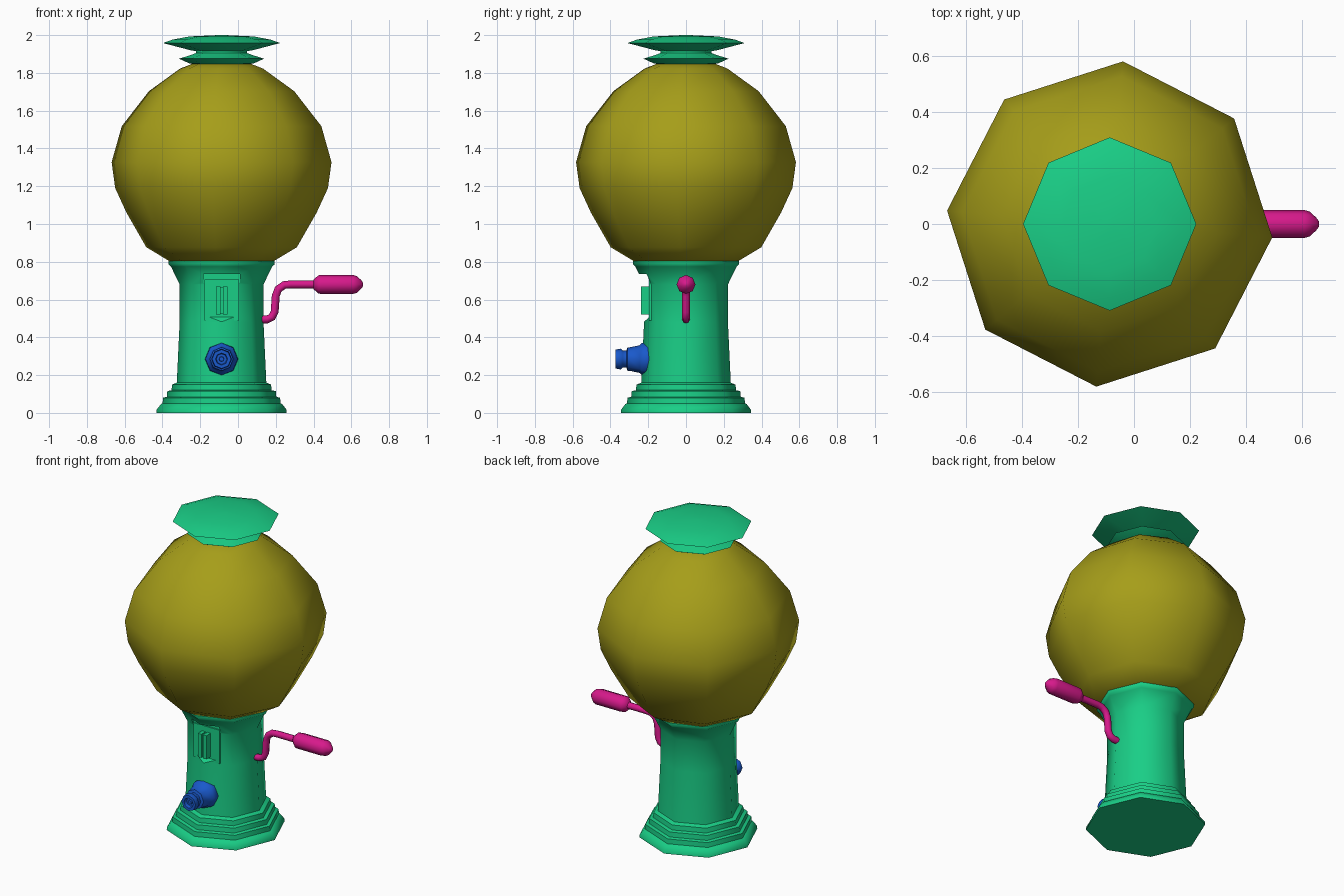
import bpy, bmesh, math
from mathutils import Vector, Matrix

if "Cube" in bpy.data.objects:
    bpy.data.objects.remove(bpy.data.objects["Cube"])

CX = -0.087   # machine axis


def material(name, rgb):
    m = bpy.data.materials.new(name)
    m.diffuse_color = (*rgb, 1)
    m.use_nodes = True
    m.node_tree.nodes["Principled BSDF"].inputs["Base Color"].default_value = m.diffuse_color
    return m


GREEN = material("green", (0.01, 0.62, 0.24))
YELLOW = material("yellow", (0.38, 0.34, 0.01))
PINK = material("pink", (0.68, 0.01, 0.26))
BLUE = material("blue", (0.01, 0.10, 0.60))


def finish(name, bm, mat, smooth=True):
    bmesh.ops.recalc_face_normals(bm, faces=bm.faces[:])
    me = bpy.data.meshes.new(name)
    bm.to_mesh(me)
    bm.free()
    ob = bpy.data.objects.new(name, me)
    bpy.context.collection.objects.link(ob)
    if mat:
        me.materials.append(mat)
    if smooth:
        bpy.ops.object.select_all(action='DESELECT')
        ob.select_set(True)
        bpy.context.view_layer.objects.active = ob
        bpy.ops.object.shade_smooth_by_angle(angle=math.radians(50))
    return ob


def skin(bm, rings):
    """Bridge successive vertex rings and cap both ends."""
    n = len(rings[0])
    for a, b in zip(rings, rings[1:]):
        for i in range(n):
            j = (i + 1) % n
            bm.faces.new((a[i], a[j], b[j], b[i]))
    bm.faces.new(rings[0])
    bm.faces.new(rings[-1])


def lathe(name, profile, mat, matrix, sides=8, turn=0.0):
    """Revolve (radius, height) points about local z."""
    bm = bmesh.new()
    rings = []
    for r, h in profile:
        angles = [turn + math.tau * i / sides for i in range(sides)]
        rings.append([bm.verts.new(matrix @ Vector((r * math.cos(a), r * math.sin(a), h)))
                      for a in angles])
    skin(bm, rings)
    return finish(name, bm, mat)


def box(name, lo, hi, mat):
    bm = bmesh.new()
    bmesh.ops.create_cube(bm, size=1)
    for v in bm.verts:
        v.co = [lo[i] if v.co[i] < 0 else hi[i] for i in range(3)]
    return finish(name, bm, mat, False)


def tube(name, path, radius, mat, sides=8):
    """Round tube along points in the x-z plane."""
    bm = bmesh.new()
    pts = [Vector((x, 0, z)) for x, z in path]
    rings = []
    for i, p in enumerate(pts):
        t = (pts[min(i + 1, len(pts) - 1)] - pts[max(i - 1, 0)]).normalized()
        side = Vector((0, 1, 0))
        up = t.cross(side)
        rings.append([bm.verts.new(p + radius * (side * math.cos(math.tau * k / sides)
                                                 + up * math.sin(math.tau * k / sides)))
                      for k in range(sides)])
    skin(bm, rings)
    return finish(name, bm, mat)


upright = Matrix.Translation((CX, 0, 0))

# Pedestal: stepped foot, column and flared collar
pedestal = lathe("pedestal", [
    (0.345, 0), (0.343, 0.018), (0.32, 0.048), (0.312, 0.05), (0.31, 0.08),
    (0.29, 0.085), (0.287, 0.115), (0.265, 0.12), (0.262, 0.15),
    (0.237, 0.16), (0.222, 0.48), (0.222, 0.68), (0.268, 0.775),
    (0.28, 0.785), (0.28, 0.805)], GREEN, upright)

# Recess for the coin plate, cut into the front ridge
bm = bmesh.new()
outline = [(-0.187, 0.735), (-0.187, 0.515), (-0.235, 0.47), (-0.4, 0.47), (-0.4, 0.735)]
ends = [[bm.verts.new((x, y, z)) for y, z in outline] for x in (-0.182, 0.01)]
skin(bm, ends)
cutter = finish("recess_cutter", bm, None, False)
cutter.hide_render = True
cutter.hide_viewport = True
cut = pedestal.modifiers.new("recess", 'BOOLEAN')
cut.object = cutter
cut.operation = 'DIFFERENCE'
cut.solver = 'EXACT'

# Coin plate and slot bar
box("coin_plate", (-0.177, -0.195, 0.49), (0.005, -0.165, 0.705), GREEN)
for x in (-0.116, -0.08):
    box("slot_bar", (x, -0.238, 0.52), (x + 0.024, -0.18, 0.67), GREEN)
box("slot_back", (-0.11, -0.225, 0.525), (-0.062, -0.18, 0.665), GREEN)

# Globe, turned slightly about the axis
lathe("globe", [
    (0.25, 0.80), (0.28, 0.805), (0.40, 0.877), (0.505, 1.06), (0.565, 1.19), (0.584, 1.327),
    (0.53, 1.518), (0.386, 1.703), (0.22, 1.823), (0.15, 1.85)],
    YELLOW, upright, turn=math.radians(-4.7))

# Lid: lower ring, neck and wide cap
lathe("lid", [
    (0.15, 1.847), (0.17, 1.85), (0.225, 1.875), (0.162, 1.895), (0.135, 1.905),
    (0.135, 1.915), (0.165, 1.92), (0.31, 1.958), (0.26, 1.976), (0.17, 1.993),
    (0.02, 2.0)], GREEN, upright)

# Outlet knob, pointing to the front
forward = Matrix.Translation((CX, 0, 0.285)) @ Matrix.Rotation(math.radians(90), 4, 'X')
lathe("outlet_knob", [
    (0.075, 0.17), (0.088, 0.20), (0.085, 0.235), (0.073, 0.245), (0.062, 0.30),
    (0.062, 0.31), (0.046, 0.315), (0.046, 0.335), (0.055, 0.345), (0.05, 0.373),
    (0.032, 0.373), (0.028, 0.352), (0.014, 0.352), (0.012, 0.362)], BLUE, forward)

# Crank arm and grip
tube("crank_arm", [
    (0.10, 0.495), (0.155, 0.495), (0.18, 0.507), (0.194, 0.535), (0.20, 0.62),
    (0.213, 0.655), (0.245, 0.677), (0.28, 0.68), (0.43, 0.68)], 0.021, PINK)
sideways = Matrix.Translation((0, 0, 0.68)) @ Matrix.Rotation(math.radians(90), 4, 'Y')
lathe("crank_grip", [
    (0.025, 0.40), (0.048, 0.425), (0.05, 0.44), (0.05, 0.61), (0.044, 0.63),
    (0.022, 0.653), (0.008, 0.663)], PINK, sideways)
